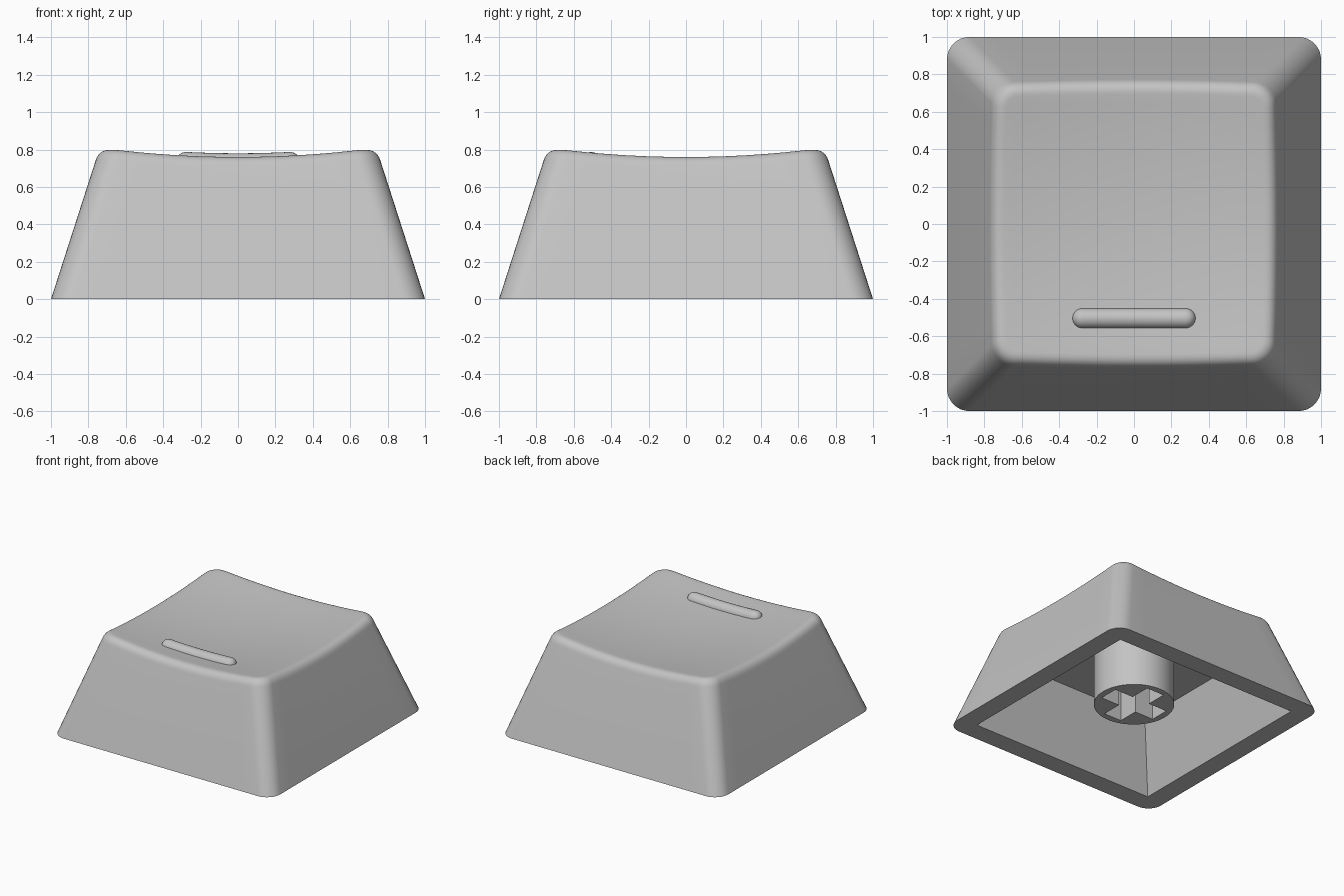
import bpy, bmesh, math
from mathutils import Vector

cube = bpy.data.objects.get("Cube")
if cube:
    bpy.data.objects.remove(cube, do_unlink=True)

# Main dimensions
TAPER = 0.322          # inward lean of the walls per unit of height
CORNER = 0.12          # corner radius in plan
WALL = 0.16            # shell thickness at the rim
CEILING = 0.54         # underside of the top plate
FILLET = 0.06          # size of the rounded top edge

grey = bpy.data.materials.new("grey plastic")
grey.use_nodes = True
grey.diffuse_color = (0.55, 0.55, 0.55, 1)
grey.node_tree.nodes["Principled BSDF"].inputs["Base Color"].default_value = grey.diffuse_color


def dish(x, y):
    """Height of the scooped top surface."""
    return 0.714 + 0.094 * (x * x + y * y)


def loft(bm, rings, cap_start=True, cap_end=True):
    """Join rings of equal point count with quads."""
    loops = [[bm.verts.new(p) for p in ring] for ring in rings]
    for a, b in zip(loops, loops[1:]):
        for i in range(len(a)):
            j = (i + 1) % len(a)
            bm.faces.new((a[i], a[j], b[j], b[i]))
    if cap_start:
        bm.faces.new(loops[0])
    if cap_end:
        bm.faces.new(loops[-1])
    return loops


def finish(bm, name):
    """Turn the bmesh into a shaded object."""
    bmesh.ops.remove_doubles(bm, verts=bm.verts, dist=1e-5)
    bmesh.ops.recalc_face_normals(bm, faces=bm.faces)
    mesh = bpy.data.meshes.new(name)
    bm.to_mesh(mesh)
    bm.free()
    mesh.materials.append(grey)
    obj = bpy.data.objects.new(name, mesh)
    bpy.context.collection.objects.link(obj)
    bpy.ops.object.select_all(action='DESELECT')
    obj.select_set(True)
    bpy.context.view_layer.objects.active = obj
    bpy.ops.object.shade_smooth_by_angle(angle=math.radians(35))
    return obj


# Rounded-square outline: each entry is a corner-centre factor and a normal
outline = []
for quarter in range(4):
    turn = quarter * math.pi / 2
    cs, sn = round(math.cos(turn)), round(math.sin(turn))
    samples = [(1, 1, a * math.pi / 16) for a in range(9)]
    samples += [(1 - t / 6, 1, math.pi / 2) for t in range(1, 12)]
    for sx, sy, ang in samples:
        centre = Vector((sx * cs - sy * sn, sx * sn + sy * cs))
        outline.append((centre, Vector((math.cos(ang + turn), math.sin(ang + turn)))))


def at(entry, half, radius, z=None):
    xy = entry[0] * (half - radius) + entry[1] * radius
    return Vector((xy.x, xy.y, dish(xy.x, xy.y) if z is None else z))


def square(half, radius, z):
    return [at(e, half, radius, z) for e in outline]


def wall_point(entry, z):
    return at(entry, 1 - TAPER * z, CORNER, z)


# Cap shell: cavity, rim, walls, rounded edge and scooped top in one loft
rings = [square(1 - WALL - TAPER * CEILING, 0, CEILING),
         square(1 - WALL, 0, 0),
         square(1, CORNER, 0)]
edges = []
for entry in outline:
    z = 0.78
    for _ in range(12):
        p = wall_point(entry, z)
        z = dish(p.x, p.y)
    edges.append((wall_point(entry, z - FILLET), wall_point(entry, z),
                  at(entry, 1 - TAPER * z - FILLET, CORNER - FILLET)))
for step in range(9):
    t = step / 8
    rings.append([a * (1 - t) ** 2 + b * 2 * t * (1 - t) + c * t * t for a, b, c in edges])
for step in range(1, 13):
    s = 1 - step / 12.2
    rings.append([Vector((c.x * s, c.y * s, dish(c.x * s, c.y * s))) for _, _, c in edges])
bm = bmesh.new()
loft(bm, rings)
finish(bm, "cap_shell")

# Stem: round post with a cross-shaped socket
STEM_Z, ARM, HALF = 0.12, 0.25, 0.08
circle = [(0.303 * math.cos(i * math.pi / 32), 0.303 * math.sin(i * math.pi / 32)) for i in range(64)]
cross = []
for x, y in [(1, 0), (0, 1), (-1, 0), (0, -1)]:
    for along, side in [(ARM, -HALF), (ARM, HALF), (HALF, HALF)]:
        cross.append((x * along - y * side, y * along + x * side))
bm = bmesh.new()
post = loft(bm, [[(x, y, z) for x, y in circle] for z in (STEM_Z, CEILING + 0.02)], cap_start=False)
socket = loft(bm, [[(x, y, z) for x, y in cross] for z in (STEM_Z, CEILING - 0.04)], cap_start=False)
rim = [bm.edges.get((l[i], l[i - 1])) for l in (post[0], socket[0]) for i in range(len(l))]
bmesh.ops.triangle_fill(bm, use_beauty=True, use_dissolve=False, edges=rim)
finish(bm, "stem")

# Raised finger bar: round-ended rod that follows the scoop
RADIUS, BAR_Y, REACH = 0.055, -0.505, 0.275
stations = [(-REACH - RADIUS * math.cos(a), RADIUS * math.sin(a))
            for a in [(i + 0.2) * math.pi / 16 for i in range(8)]]
stations += [(-REACH + 2 * REACH * i / 16, RADIUS) for i in range(17)]
stations += [(-x, r) for x, r in reversed(stations[:8])]
bar = []
for x, r in stations:
    base = dish(x, BAR_Y) - 0.013
    bar.append([(x, BAR_Y + r * math.cos(i * math.pi / 12), base + r * math.sin(i * math.pi / 12))
                for i in range(24)])
bm = bmesh.new()
loft(bm, bar)
finish(bm, "finger_bar")
